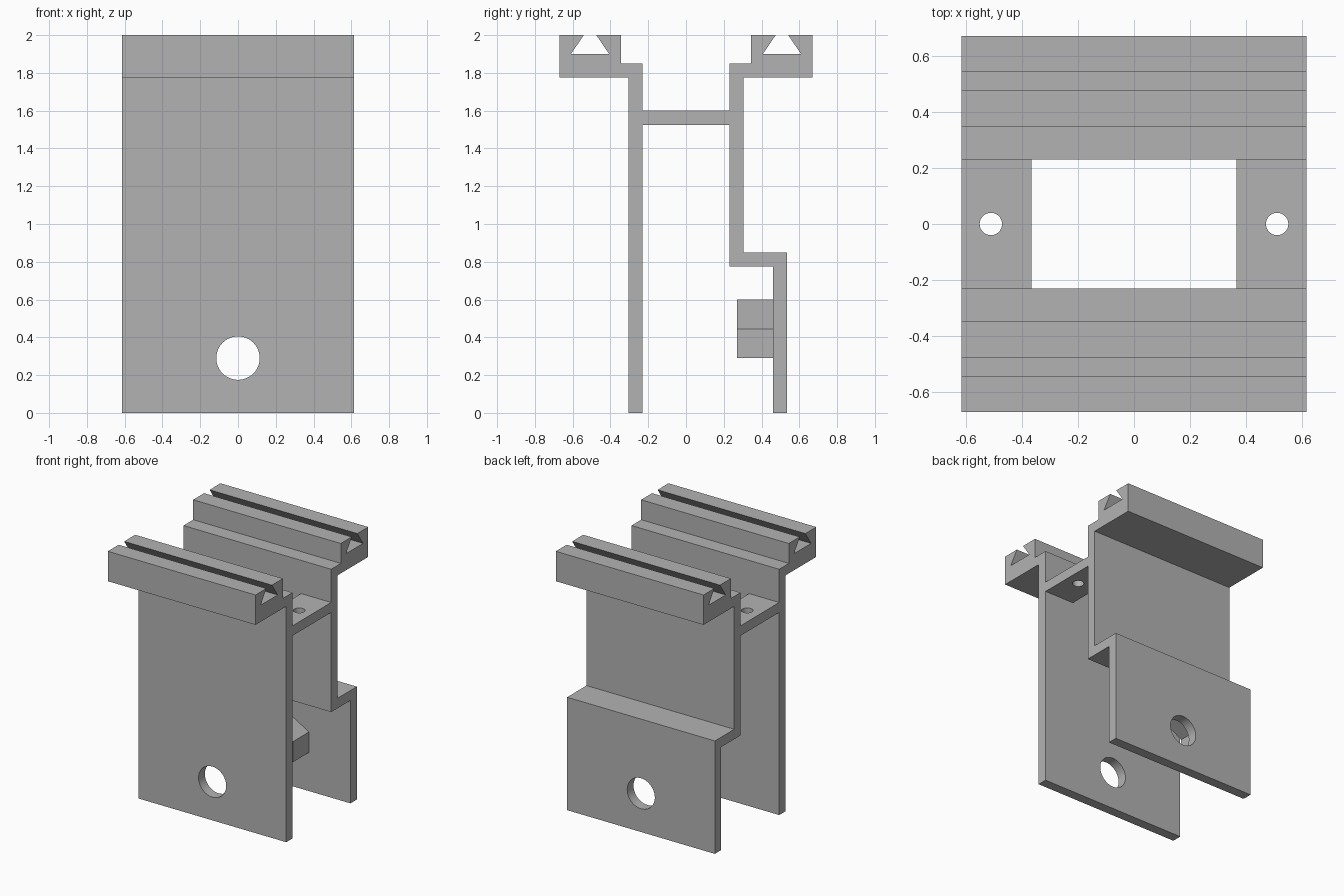
import bpy, bmesh
from math import sin, cos, pi
from mathutils import Vector

if "Cube" in bpy.data.objects:
    bpy.data.objects.remove(bpy.data.objects["Cube"], do_unlink=True)

grey = bpy.data.materials.new("plain_grey")
grey.use_nodes = True
grey.diffuse_color = (0.45, 0.45, 0.45, 1)
grey.node_tree.nodes["Principled BSDF"].inputs["Base Color"].default_value = (0.45, 0.45, 0.45, 1)

HALF = 0.615      # half the bracket's width
WALL = 0.075      # sheet thickness
HOLE_Z = 0.29     # height of the bolt axis


def prism(name, outline, place, direction):
    """Extrude a flat outline; place maps each 2D point into 3D."""
    bm = bmesh.new()
    face = bm.faces.new([bm.verts.new(place(a, b)) for a, b in outline])
    new = bmesh.ops.extrude_face_region(bm, geom=[face])["geom"]
    moved = [v for v in new if isinstance(v, bmesh.types.BMVert)]
    bmesh.ops.translate(bm, verts=moved, vec=Vector(direction))
    bmesh.ops.recalc_face_normals(bm, faces=bm.faces)
    mesh = bpy.data.meshes.new(name)
    bm.to_mesh(mesh)
    bm.free()
    mesh.materials.append(grey)
    obj = bpy.data.objects.new(name, mesh)
    bpy.context.collection.objects.link(obj)
    return obj


def circle(cx, cy, r, n=48):
    return [(cx + r * cos(2 * pi * i / n), cy + r * sin(2 * pi * i / n)) for i in range(n)]


def cut(target, cutters):
    for c in cutters:
        c.hide_render = True
        mod = target.modifiers.new("cut", "BOOLEAN")
        mod.operation, mod.solver, mod.object = "DIFFERENCE", "EXACT", c
    graph = bpy.context.evaluated_depsgraph_get()
    mesh = bpy.data.meshes.new_from_object(target.evaluated_get(graph))
    target.modifiers.clear()
    target.data = mesh
    for c in cutters:
        bpy.data.objects.remove(c, do_unlink=True)
    bpy.context.view_layer.objects.active = target
    target.select_set(True)
    bpy.ops.object.shade_smooth_by_angle(angle=pi / 6)
    target.select_set(False)


# Arm and dovetail rail, from the inner wall face up and out to the outer wall face
rail = [(0.23, 1.85), (0.345, 1.85), (0.345, 2), (0.475, 2), (0.407, 1.9), (0.609, 1.9),
        (0.541, 2), (0.67, 2), (0.67, 1.775), (0.305, 1.775)]

# Side profile: back leg with its step, bridge, straight front leg
profile = [(0.23, 1.6)] + rail
profile += [(0.305, 0.85), (0.535, 0.85), (0.535, 0), (0.46, 0), (0.46, 0.775), (0.23, 0.775)]
profile += [(0.23, 1.525), (-0.23, 1.525), (-0.23, 0), (-0.305, 0)]
profile += [(-y, z) for y, z in reversed(rail)] + [(-0.23, 1.6)]
bracket = prism("bracket", profile, lambda y, z: (-HALF, y, z), (2 * HALF, 0, 0))

# Bolt hole through both legs, window and two screw holes in the bridge
along_y = lambda x, z: (x, -1, z)
along_z = lambda x, y: (x, y, 1.4)
window = [(-0.365, -0.232), (0.365, -0.232), (0.365, 0.232), (-0.365, 0.232)]
cutters = [prism("bolt_cutter", circle(0, HOLE_Z, 0.115), along_y, (0, 2, 0)),
           prism("window_cutter", window, along_z, (0, 0, 0.3))]
cutters += [prism("screw_cutter", circle(x, 0, 0.04, 32), along_z, (0, 0, 0.3))
            for x in (-0.51, 0.51)]
cut(bracket, cutters)


# Half hexagon collar that holds a nut behind the bolt hole
def half_hex(r):
    w = r * cos(pi / 6)
    return [(w, HOLE_Z), (w, HOLE_Z + r / 2), (0, HOLE_Z + r), (-w, HOLE_Z + r / 2), (-w, HOLE_Z)]


prism("nut_holder", half_hex(0.31) + half_hex(0.31 - WALL)[::-1],
      lambda x, z: (x, 0.27, z), (0, 0.19, 0))
